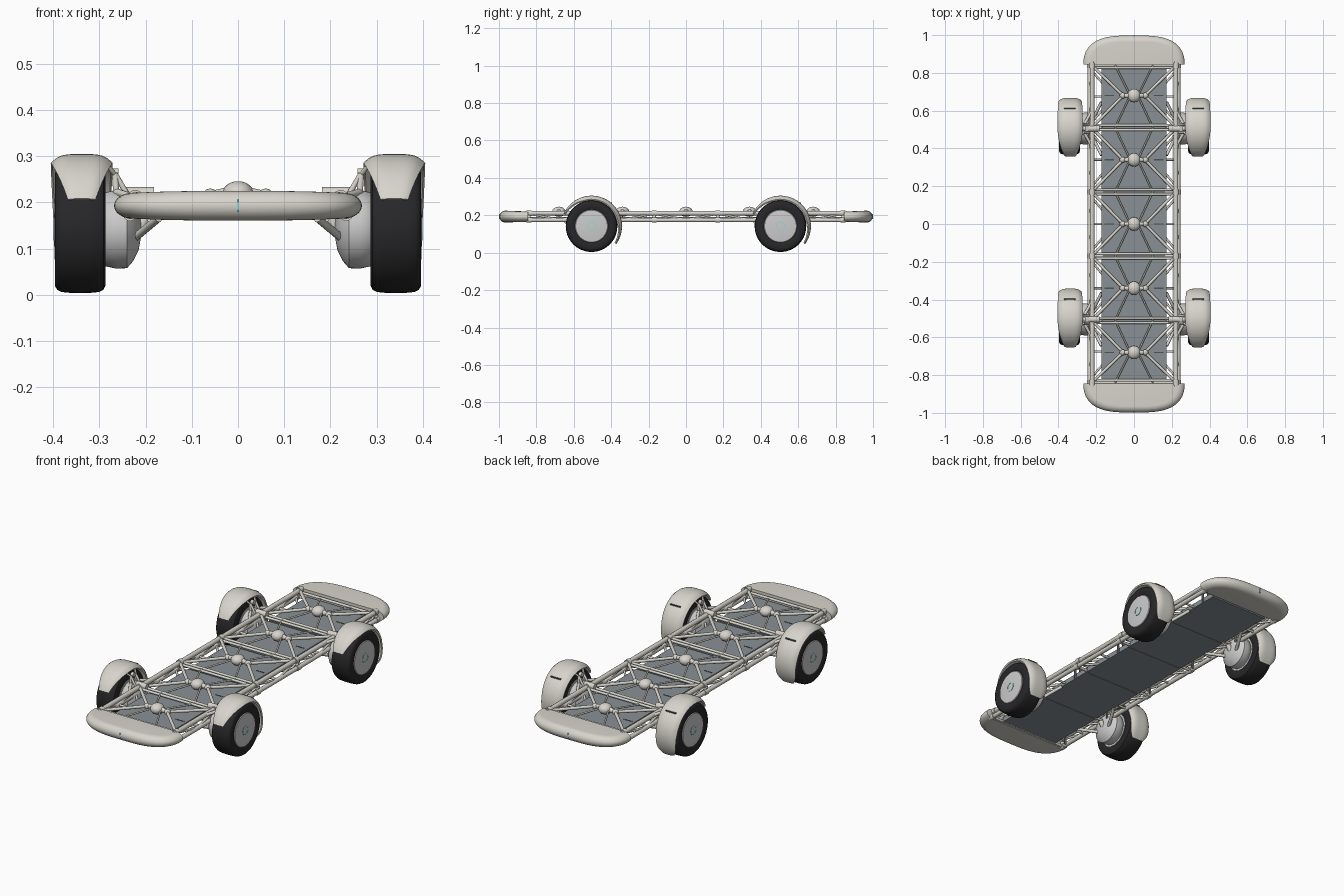
import bpy, bmesh, math
from mathutils import Vector

if "Cube" in bpy.data.objects:
    bpy.data.objects.remove(bpy.data.objects["Cube"])

def material(name, c):
    m = bpy.data.materials.new(name)
    m.diffuse_color = (*c, 1)
    m.use_nodes = True
    m.node_tree.nodes["Principled BSDF"].inputs["Base Color"].default_value = m.diffuse_color
    return m

SHELL = material("warm_shell", (0.68, 0.66, 0.60))
RUBBER = material("rubber", (0.02, 0.02, 0.022))
PACK = material("pack_grey", (0.25, 0.28, 0.30))
DARK = material("slot_dark", (0.06, 0.09, 0.11))
CYAN = material("cyan_glow", (0.25, 0.70, 0.75))

def finish(bm, name, mat=None, angle=35):
    bmesh.ops.recalc_face_normals(bm, faces=bm.faces)
    me = bpy.data.meshes.new(name)
    bm.to_mesh(me)
    bm.free()
    ob = bpy.data.objects.new(name, me)
    bpy.context.collection.objects.link(ob)
    if mat:
        me.materials.append(mat)
    bpy.ops.object.select_all(action='DESELECT')
    ob.select_set(True)
    bpy.context.view_layer.objects.active = ob
    bpy.ops.object.shade_smooth_by_angle(angle=math.radians(angle))
    return ob

def add_loft(bm, rings, cap=True, wrap=False):
    vs = [[bm.verts.new(p) for p in r] for r in rings]
    n = len(vs[0])
    pairs = list(zip(vs, vs[1:])) + ([(vs[-1], vs[0])] if wrap else [])
    for a, b in pairs:
        for i in range(n):
            j = (i + 1) % n
            bm.faces.new((a[i], a[j], b[j], b[i]))
    if cap and not wrap:
        bm.faces.new(vs[0])
        bm.faces.new(vs[-1])

def add_tube(bm, p, q, r, r2=None, n=12):
    p, q = Vector(p), Vector(q)
    d = (q - p).normalized()
    u = d.orthogonal().normalized()
    w = d.cross(u)
    ring = lambda c, k: [c + k * (u * math.cos(2 * math.pi * i / n) + w * math.sin(2 * math.pi * i / n)) for i in range(n)]
    add_loft(bm, [ring(p, r), ring(q, r if r2 is None else r2)])

def add_box(bm, c, s):
    g = bmesh.ops.create_cube(bm, size=1)
    for v in g['verts']:
        v.co = Vector((v.co.x * s[0] + c[0], v.co.y * s[1] + c[1], v.co.z * s[2] + c[2]))

def add_ball(bm, c, s):
    g = bmesh.ops.create_uvsphere(bm, u_segments=20, v_segments=12, radius=1)
    for v in g['verts']:
        v.co = Vector((v.co.x * s[0] + c[0], v.co.y * s[1] + c[1], v.co.z * s[2] + c[2]))

def lathe_x(name, profile, y, z, side, mat=None, wrap=False, n=56):
    bm = bmesh.new()
    add_loft(bm, [[(side * x, y + r * math.cos(2 * math.pi * i / n), z + r * math.sin(2 * math.pi * i / n))
                   for i in range(n)] for x, r in profile], wrap=wrap)
    return finish(bm, name, mat)

CENTRES = [-0.68, -0.34, 0, 0.34, 0.68]
BOUNDS = [-0.84, -0.51, -0.17, 0.17, 0.51, 0.84]

# Battery modules with small slots
packs, slots = bmesh.new(), bmesh.new()
for yc in CENTRES:
    add_box(packs, (0, yc * 0.985, 0.178), (0.345, 0.322, 0.026))
    for s in (-1, 1):
        add_box(slots, (s * 0.132, yc, 0.191), (0.05, 0.006, 0.003))
add_box(packs, (0, 0, 0.176), (0.33, 1.64, 0.018))
finish(packs, "battery_modules", PACK)
finish(slots, "battery_slots", DARK)

# Side rails, collars and zigzag bracing
rails = bmesh.new()
for s in (-1, 1):
    add_tube(rails, (s * 0.222, -0.86, 0.211), (s * 0.222, 0.86, 0.211), 0.0125)
    add_tube(rails, (s * 0.234, -0.86, 0.175), (s * 0.234, 0.86, 0.175), 0.0115)
    for a, b in zip(BOUNDS, BOUNDS[1:]):
        m = (a + b) / 2
        add_tube(rails, (s * 0.222, a, 0.208), (s * 0.234, m, 0.177), 0.006)
        add_tube(rails, (s * 0.222, b, 0.208), (s * 0.234, m, 0.177), 0.006)
        add_tube(rails, (s * 0.234, m, 0.175), (s * 0.165, m, 0.175), 0.006)
        for e in (a + 0.02, b - 0.02):
            add_tube(rails, (s * 0.232, e, 0.175), (s * 0.168, e + (m - e) * 0.5, 0.172), 0.006)
    for y in BOUNDS:
        add_tube(rails, (s * 0.222, y - 0.013, 0.211), (s * 0.222, y + 0.013, 0.211), 0.0165)
        add_tube(rails, (s * 0.234, y - 0.013, 0.175), (s * 0.234, y + 0.013, 0.175), 0.015)
        add_tube(rails, (s * 0.222, y, 0.211), (s * 0.234, y, 0.175), 0.009)
finish(rails, "side_rails", SHELL)

# Cross members and star braces with hubs
braces, hubs = bmesh.new(), bmesh.new()
for y in BOUNDS:
    for d in (-0.012, 0.012):
        add_tube(braces, (-0.22, y + d, 0.207), (0.22, y + d, 0.207), 0.007)
    add_tube(braces, (-0.232, y, 0.174), (0.232, y, 0.174), 0.007)
for k, yc in enumerate(CENTRES):
    add_ball(hubs, (0, yc, 0.219), (0.034, 0.036, 0.027))
    for s in (-1, 1):
        add_tube(hubs, (s * 0.025, yc, 0.219), (s * 0.056, yc, 0.217), 0.014, 0.009)
        add_ball(hubs, (s * 0.06, yc, 0.216), (0.016, 0.016, 0.014))
        for yb in BOUNDS[k:k + 2]:
            add_tube(braces, (s * 0.058, yc, 0.216), (s * 0.215, yb + (yc - yb) * 0.05, 0.210), 0.008)
            add_tube(braces, (s * 0.02, yc, 0.217), (s * 0.10, yb, 0.205), 0.0045)
finish(braces, "cross_braces", SHELL)
finish(hubs, "brace_hubs", SHELL)

# Rounded bumpers with a light in the middle
for d, label in ((-1, "front"), (1, "rear")):
    bm = bmesh.new()
    rings = []
    for k in range(-8, 9):
        a = k / 8 * math.pi / 2
        inset = 0.034 * (1 - math.cos(a))
        ring = []
        for i in range(41):
            t = math.pi * i / 40
            c, s = math.cos(t), math.sin(t)
            x = (0.268 - inset) * math.copysign(abs(c) ** 0.62, c)
            y = 0.845 + (0.153 - inset) * s ** 0.85 if s > 1e-6 else 0.845
            h = 0.032 - 0.007 * (abs(x) / 0.268) ** 3
            ring.append((x, d * y, 0.193 + h * math.sin(a)))
        rings.append(ring)
    add_loft(bm, rings)
    finish(bm, label + "_bumper", SHELL)
    bm = bmesh.new()
    add_box(bm, (0, d * 0.996, 0.193), (0.005, 0.008, 0.028))
    finish(bm, label + "_marker_light", CYAN)

def fender(name, side, yw, zw):
    # Curved shell: arched cross-section swept round the wheel, tapered at the front
    bm = bmesh.new()
    rings = []
    for i in range(37):
        f = i / 36
        th = math.radians(156 - 192 * f)
        if f < 0.36:
            hw = 0.030 + 0.037 * math.sin(f / 0.36 * math.pi / 2)
        else:
            hw = 0.067 - 0.014 * ((f - 0.36) / 0.64) ** 2
        if f > 0.9:
            hw -= 0.018 * ((f - 0.9) / 0.1) ** 2
        side_drop = 0.015 * min(1, 4 * f, 4 * (1 - f))
        outer, inner = [], []
        for j in range(-6, 7):
            u = j / 6
            r = 0.163 - (0.004 + side_drop) * abs(u) ** 4
            outer.append((u * hw, r))
            inner.append((u * (hw - 0.004), r - 0.007))
        rings.append([(side * (0.338 + x), yw + r * math.cos(th), zw + r * math.sin(th))
                      for x, r in outer + inner[::-1]])
    add_loft(bm, rings)
    finish(bm, name, SHELL, 50)

# Wheels, motors, fenders and suspension at each corner
ZW = 0.142
for yw, fr in ((-0.505, "front"), (0.505, "rear")):
    for s, lr in ((-1, "left"), (1, "right")):
        tag = f"{fr}_{lr}_"
        lathe_x(tag + "tyre", [(0.290, 0.088), (0.287, 0.10), (0.287, 0.122), (0.291, 0.131), (0.300, 0.1355),
                               (0.320, 0.1375), (0.341, 0.138), (0.362, 0.1375), (0.382, 0.1355), (0.391, 0.131),
                               (0.396, 0.122), (0.396, 0.10), (0.391, 0.088)], yw, ZW, s, RUBBER, wrap=True)
        lathe_x(tag + "wheel_disc", [(0.288, 0.089), (0.389, 0.089), (0.394, 0.085), (0.397, 0.06), (0.398, 0.002)], yw, ZW, s)
        lathe_x(tag + "wheel_ring", [(0.396, 0.0205), (0.3992, 0.0205), (0.3992, 0.024), (0.396, 0.024)], yw, ZW, s, CYAN, wrap=True)
        lathe_x(tag + "hub_motor", [(0.292, 0.074), (0.286, 0.080), (0.264, 0.085), (0.240, 0.084), (0.226, 0.068),
                                    (0.215, 0.045), (0.210, 0.018)], yw, ZW, s, None)
        fender(tag + "fender", s, yw, ZW)
        # dark slot on the fender
        bm = bmesh.new()
        th = math.radians(49)
        add_box(bm, (s * 0.34, yw + 0.1625 * math.cos(th), ZW + 0.1625 * math.sin(th)), (0.06, 0.007, 0.005))
        finish(bm, tag + "fender_slot", DARK)
        # wishbones, upright and pivot
        bm = bmesh.new()
        for d in (-1, 1):
            add_tube(bm, (s * 0.172, yw + d * 0.14, 0.166), (s * 0.225, yw + d * 0.035, 0.122), 0.0085)
            add_tube(bm, (s * 0.225, yw + d * 0.09, 0.211), (s * 0.262, yw + d * 0.025, 0.222), 0.008)
            add_tube(bm, (s * 0.262, yw + d * 0.025, 0.205), (s * 0.266, yw + d * 0.02, 0.262), 0.007)
            add_tube(bm, (s * 0.266, yw + d * 0.02, 0.260), (s * 0.285, yw + d * 0.04, 0.284), 0.005)
            add_tube(bm, (s * 0.240, yw + d * 0.02, 0.218), (s * 0.266, yw + d * 0.02, 0.262), 0.006)
        add_tube(bm, (s * 0.20, yw, 0.165), (s * 0.230, yw, 0.122), 0.013)
        add_tube(bm, (s * 0.258, yw, 0.262), (s * 0.274, yw, 0.262), 0.012)
        add_tube(bm, (s * 0.182, yw, 0.218), (s * 0.242, yw, 0.218), 0.016)
        add_tube(bm, (s * 0.24, yw, 0.214), (s * 0.265, yw, 0.214), 0.010)
        finish(bm, tag + "suspension", SHELL)
